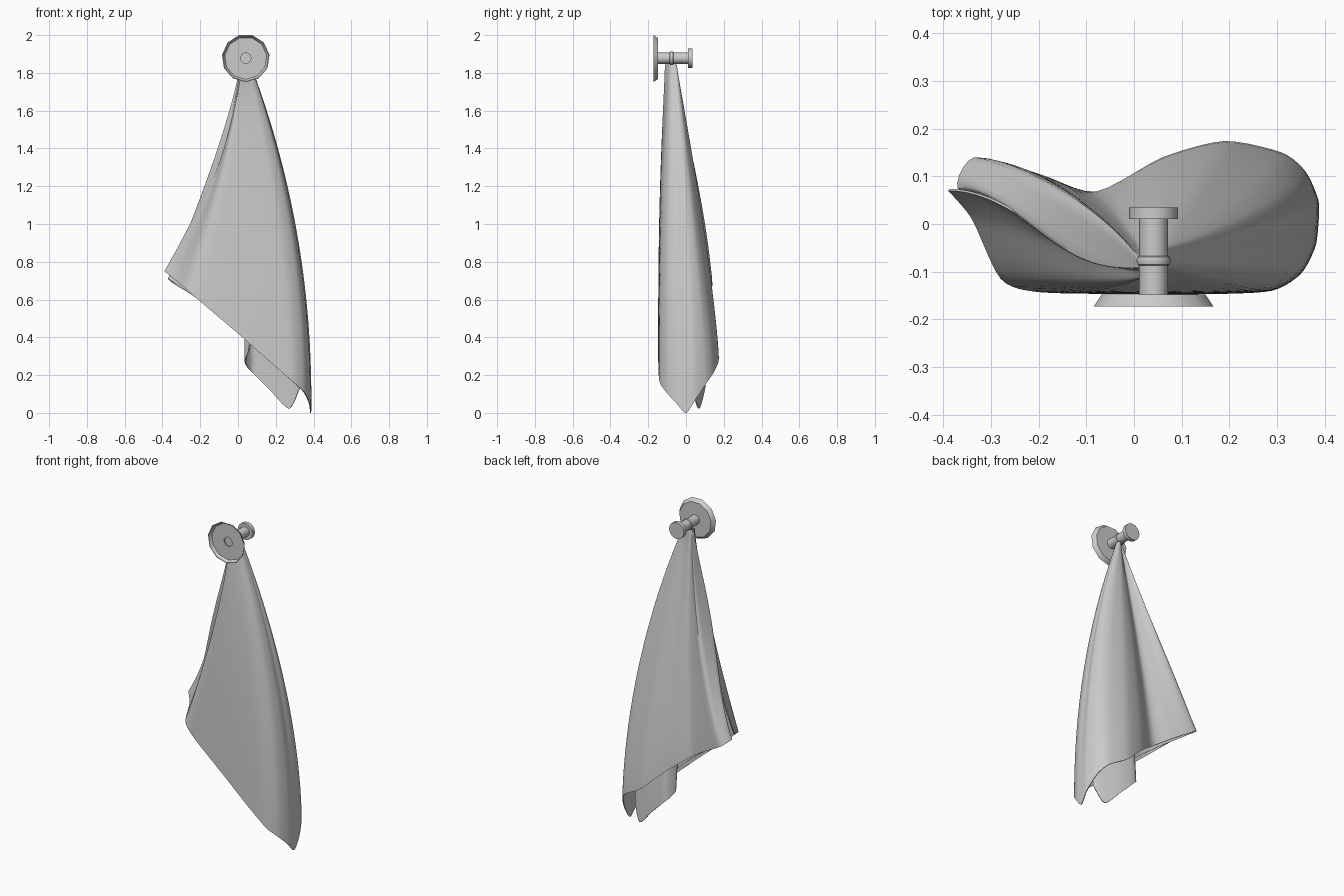
import bpy, bmesh, math

old = bpy.data.objects.get("Cube")
if old:
    bpy.data.objects.remove(old, do_unlink=True)

GREY = (0.6, 0.6, 0.6, 1)
mat = bpy.data.materials.new("plain grey")
mat.use_nodes = True
mat.diffuse_color = GREY
mat.node_tree.nodes["Principled BSDF"].inputs["Base Color"].default_value = GREY

CX, CZ = 0.041, 1.878      # peg axis


def finish(bm, name, angle=30):
    mesh = bpy.data.meshes.new(name)
    bm.to_mesh(mesh)
    bm.free()
    mesh.materials.append(mat)
    ob = bpy.data.objects.new(name, mesh)
    bpy.context.collection.objects.link(ob)
    bpy.ops.object.select_all(action="DESELECT")
    ob.select_set(True)
    bpy.context.view_layer.objects.active = ob
    bpy.ops.object.shade_smooth_by_angle(angle=math.radians(angle))


def lathe(name, profile, sides, closed=False):
    """Turn (radius, y) points around the peg axis, starting at the bottom."""
    bm = bmesh.new()
    rings = []
    for r, y in profile:
        ring = []
        for i in range(sides):
            a = 2 * math.pi * i / sides
            ring.append(bm.verts.new((CX + r * math.sin(a), y, CZ - r * math.cos(a))))
        rings.append(ring)
    pairs = list(zip(rings, rings[1:]))
    if closed:
        pairs.append((rings[-1], rings[0]))
    else:
        bm.faces.new(rings[0])
        bm.faces.new(rings[-1])
    for a, b in pairs:
        for i in range(sides):
            j = (i + 1) % sides
            bm.faces.new((a[i], a[j], b[j], b[i]))
    bmesh.ops.recalc_face_normals(bm, faces=bm.faces)
    finish(bm, name)


# Hook: dished wall plate, peg with end knob, hanging loop
lathe("wall_plate", [(0.028, -0.148), (0.11, -0.148), (0.127, -0.173),
                     (0.123, -0.173), (0.112, -0.156), (0.028, -0.156)], 11, closed=True)
lathe("peg", [(0.03, -0.148), (0.03, 0.012)], 16)
lathe("peg_knob", [(0.051, 0.01), (0.051, 0.035)], 16)
lathe("hanging_loop", [(0.029 + 0.007 * math.cos(k * math.pi / 4),
                        -0.077 + 0.011 * math.sin(k * math.pi / 4)) for k in range(8)],
      16, closed=True)

# Cloth: each fold line runs from the peg to a hem point (x, y, z);
# the last two values bend it in x and y (under 1 bulges out, over 1 sags in)
FOLDS = [
    (-.39, .07, .75, 1.6, 2.2),      # front free edge
    (-.34, .01, .71, 1.5, 1.6),
    (-.28, -.115, .66, 1.35, .75),
    (-.2, -.143, .59, 1.2, .5),
    (0, -.147, .42, 1, .4),
    (.17, -.147, .27, .8, .4),
    (.29, -.14, .165, .6, .4),       # round the right side
    (.35, -.105, .11, .5, .4),
    (.38, -.05, .05, .48, .4),
    (.387, 0, 0, .48, .55),          # lowest corner
    (.387, .05, .07, .48, .7),
    (.36, .11, .16, .5, .77),
    (.31, .15, .22, .58, .78),       # back panel
    (.19, .174, .29, .7, .78),
    (.06, .14, .41, .8, .78),
    (-.08, .068, .52, 1, .78),
    (-.2, .105, .6, 1.1, .78),
    (-.335, .14, .68, 1.25, .78),    # left fold, turning inwards
    (-.37, .075, .71, 1.25, 2),
    (-.28, .045, .65, 1.25, 2),
    (-.1, 0, .52, 1.1, 1.7),
    (.06, .01, .38, .9, 1.3),        # inner flap
    (.04, .05, .27, .9, 1),
    (.08, .1, .21, .85, .9),
    (.17, .095, .12, .7, .9),
    (.27, .065, .022, .6, .9),
    (.325, .03, .13, .55, .8),
]
STEPS, ROWS, TOP = 5, 30, 1.845


def bend(s, e):
    return s ** e if e >= 1 else 1 - (1 - s) ** (1 / e)


def sway(s, e):
    """Like bend, but sagging lines turn into a soft S."""
    k = min(max(e - 1, 0), 1)
    return bend(s + k * (3 * s * s - 2 * s ** 3 - s), e)


def spline(a, b, c, d, t):
    """Curve from b to c with slightly tight corners."""
    m, n = 0.38 * (c - a), 0.38 * (d - b)
    return (b + m * t + (3 * (c - b) - 2 * m - n) * t * t
            + (2 * (b - c) + m + n) * t ** 3)


columns = []
last = len(FOLDS) - 1
for i in range(last):
    near = [FOLDS[min(max(i + k, 0), last)] for k in (-1, 0, 1, 2)]
    for step in range(STEPS):
        columns.append([spline(*vals, step / STEPS) for vals in zip(*near)])
columns.append(FOLDS[last])

bm = bmesh.new()
grid = []
for x, y, z, ex, ey in columns:
    x0 = CX + (x - CX) * 0.075
    y0 = -0.083 + y * 0.12 + x * 0.05
    line = []
    for r in range(ROWS + 1):
        s = r / ROWS
        line.append(bm.verts.new((x0 + (x - x0) * bend(s, ex),
                                  y0 + (y - y0) * sway(s, ey),
                                  TOP + (z - TOP) * s)))
    grid.append(line)
for a, b in zip(grid, grid[1:]):
    for r in range(ROWS):
        bm.faces.new((a[r], a[r + 1], b[r + 1], b[r]))
bmesh.ops.recalc_face_normals(bm, faces=bm.faces)
bmesh.ops.solidify(bm, geom=bm.faces[:], thickness=0.005)
finish(bm, "hanging_cloth", 50)
